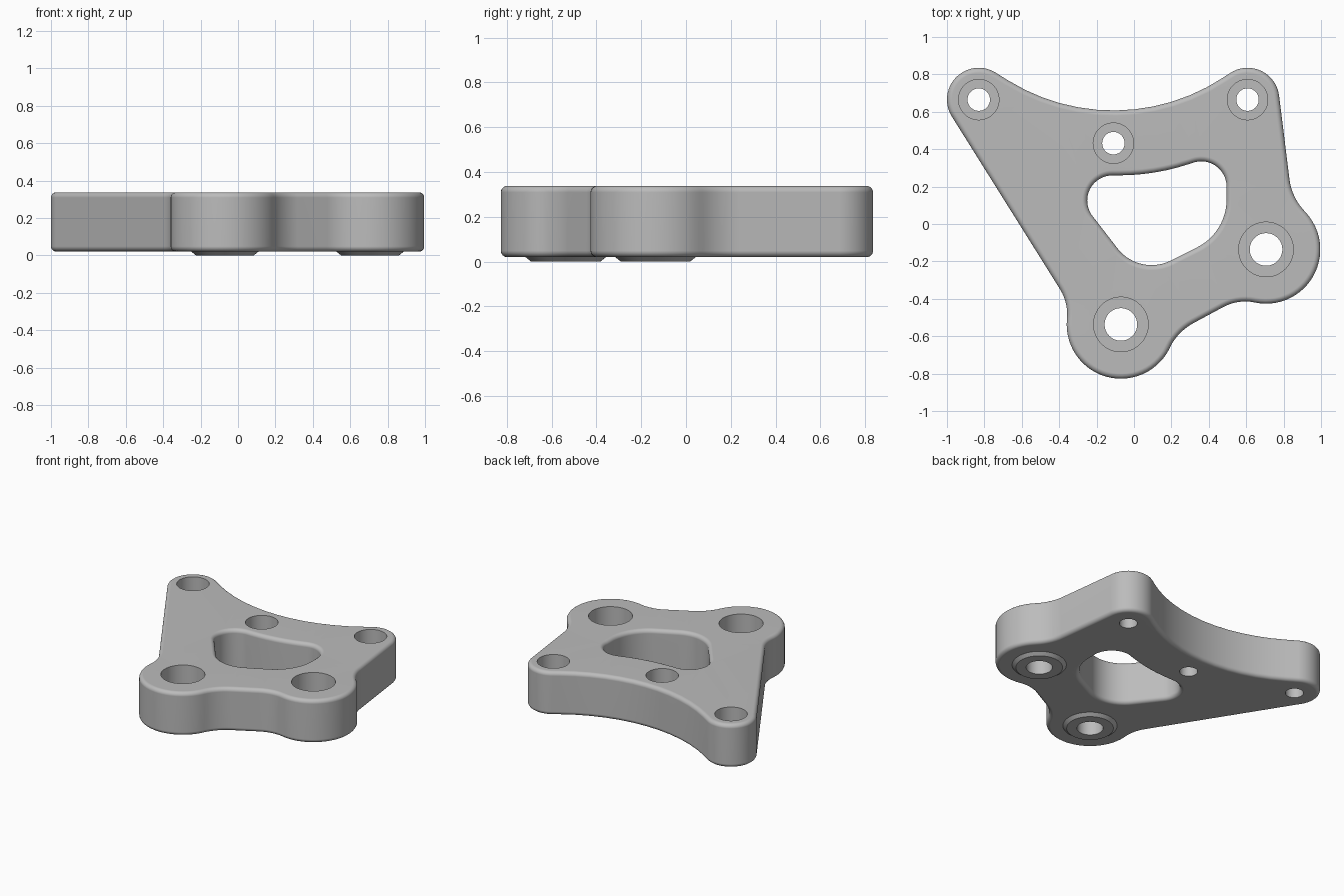
import bpy
import bmesh
from math import acos, atan2, ceil, cos, hypot, pi, sin, tau

if "Cube" in bpy.data.objects:
    bpy.data.objects.remove(bpy.data.objects["Cube"])

TOP, BOTTOM, FLOOR = 0.337, 0.02, 0.12
FILLET = 0.028

# Outline arcs as (x, y, radius), anticlockwise; a negative radius is concave
LEFT_EAR, RIGHT_EAR = (-0.83, 0.665, 0.17), (0.607, 0.665, 0.17)
FRONT_LOBE, SIDE_LOBE = (-0.07, -0.537, 0.29), (0.706, -0.136, 0.29)
OUTLINE = [
    LEFT_EAR, (-0.611, -0.483, -0.254),
    FRONT_LOBE, (0.46, -0.794, -0.3), (0.596, -0.664, -0.25),
    SIDE_LOBE, (1.129, 0.276, -0.3),
    RIGHT_EAR, (-0.11, 1.674, -1.067),
]
WINDOW = [
    (-0.115, 0.125, 0.135), (0.094, 0.01, 0.23), (0.21, 0.13, 0.285),
    (0.36, 0.2, 0.135), (-0.082, 1.46, -1.2),
]


def belt(arcs, grow):
    """Points of a closed path that runs tangent from arc to arc."""
    angles = []
    for (x1, y1, r1), (x2, y2, r2) in zip(arcs, arcs[1:] + arcs[:1]):
        ratio = (r1 - r2) / hypot(x2 - x1, y2 - y1)
        angles.append(atan2(y2 - y1, x2 - x1) - acos(max(-1, min(1, ratio))))
    points = []
    for i, (x, y, r) in enumerate(arcs):
        start, end = angles[i - 1], angles[i]
        span = (end - start) % tau if r > 0 else -((start - end) % tau)
        steps = max(6, ceil(abs(span) / 0.1))
        for k in range(steps + 1):
            a = start + span * k / steps
            points.append((x + (r + grow) * cos(a), y + (r + grow) * sin(a)))
    return points


def circle(x, y, radius, steps=64):
    return [(x + radius * cos(tau * k / steps), y + radius * sin(tau * k / steps))
            for k in range(steps)]


def add_wall(bm, rings):
    """Skin a stack of (points, z) rings."""
    loops = [[bm.verts.new((x, y, z)) for x, y in points] for points, z in rings]
    for upper, lower in zip(loops, loops[1:]):
        for i in range(len(upper)):
            bm.faces.new((upper[i - 1], upper[i], lower[i], lower[i - 1]))


def rounded_wall(bm, arcs, side):
    """Wall with filleted rims; side is -1 for the outside, 1 for an opening."""
    turns = [pi / 2 * k / 6 for k in range(7)]
    upper = [(1 - sin(t), TOP - FILLET * (1 - cos(t))) for t in turns]
    lower = [(g, TOP + BOTTOM - z) for g, z in reversed(upper)]
    add_wall(bm, [(belt(arcs, side * FILLET * g), z) for g, z in upper + lower])


bm = bmesh.new()
rounded_wall(bm, OUTLINE, -1)
rounded_wall(bm, WINDOW, 1)

# Small counterbored holes
for x, y in (LEFT_EAR[:2], RIGHT_EAR[:2], (-0.11, 0.432)):
    steps = ((0.108, TOP), (0.108, FLOOR), (0.06, FLOOR), (0.06, BOTTOM))
    add_wall(bm, [(circle(x, y, r), z) for r, z in steps])

# Large counterbored holes, ending in a raised collar underneath
for x, y, _ in (FRONT_LOBE, SIDE_LOBE):
    steps = ((0.146, TOP), (0.146, FLOOR), (0.087, FLOOR), (0.087, 0),
             (0.155, 0), (0.18, BOTTOM))
    add_wall(bm, [(circle(x, y, r), z) for r, z in steps])

# Flat top and bottom faces around all the openings
bmesh.ops.remove_doubles(bm, verts=bm.verts[:], dist=0.002)
for level in (TOP, BOTTOM):
    rim = [e for e in bm.edges if e.is_boundary
           and all(abs(v.co.z - level) < 0.001 for v in e.verts)]
    bmesh.ops.triangle_fill(bm, edges=rim, use_beauty=True)
bmesh.ops.recalc_face_normals(bm, faces=bm.faces[:])

mesh = bpy.data.meshes.new("bracket_plate")
bm.to_mesh(mesh)
bm.free()
plate = bpy.data.objects.new("bracket_plate", mesh)
bpy.context.collection.objects.link(plate)

grey = bpy.data.materials.new("plain_grey")
grey.use_nodes = True
grey.diffuse_color = (0.5, 0.5, 0.5, 1)
grey.node_tree.nodes["Principled BSDF"].inputs["Base Color"].default_value = (0.5, 0.5, 0.5, 1)
mesh.materials.append(grey)

bpy.context.view_layer.objects.active = plate
plate.select_set(True)
bpy.ops.object.shade_smooth_by_angle(angle=pi / 6)
weighted = plate.modifiers.new("weighted_normals", "WEIGHTED_NORMAL")
weighted.keep_sharp = True
